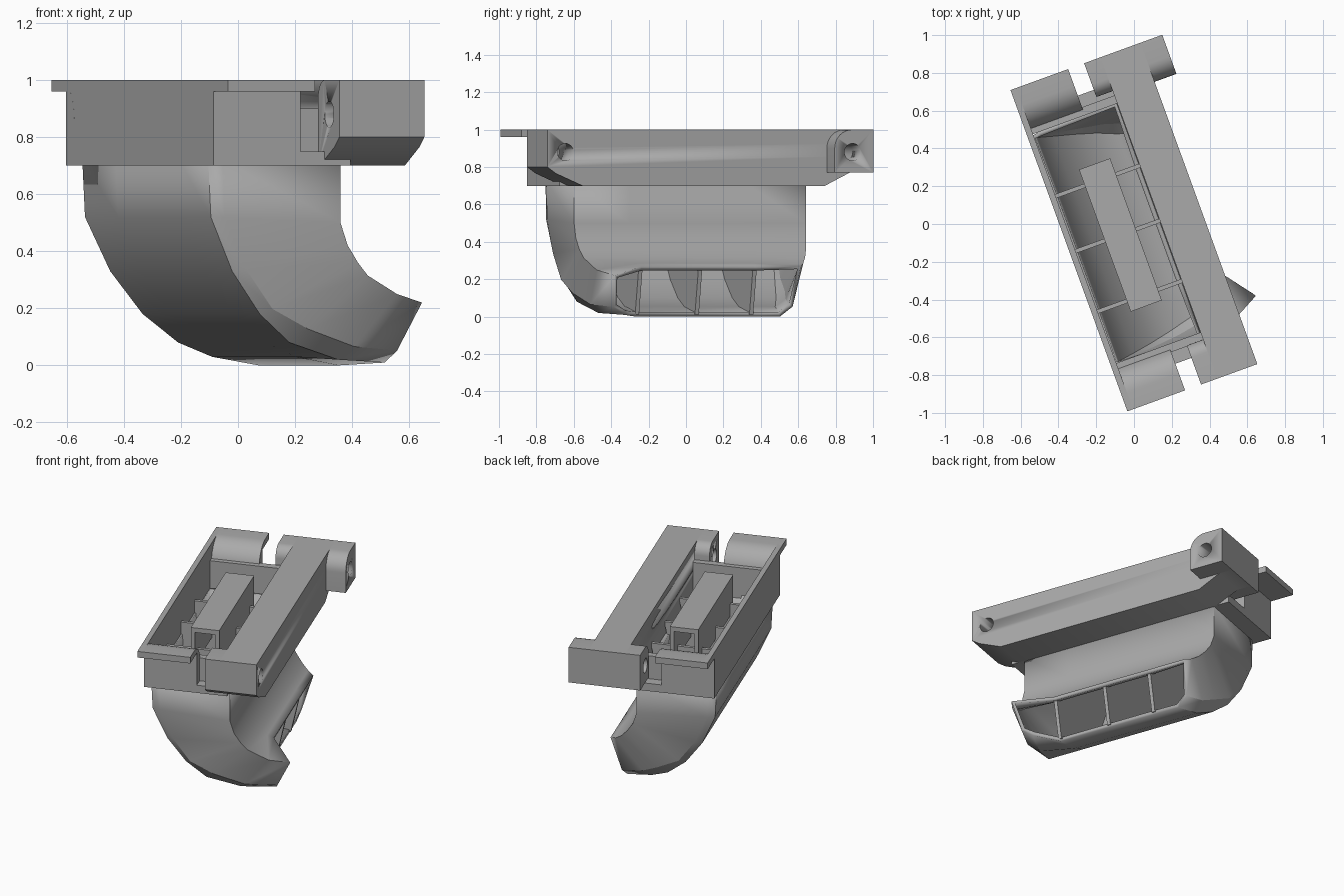
import bpy, bmesh, math
from mathutils import Matrix, Vector

if "Cube" in bpy.data.objects:
    bpy.data.objects.remove(bpy.data.objects["Cube"])

TURN = Matrix.Rotation(math.radians(20), 4, 'Z')   # whole part sits turned about z
VC = -0.015                                        # middle of the long axis
grey = bpy.data.materials.new("plain_grey")
grey.diffuse_color = (0.4, 0.4, 0.4, 1)
grey.use_nodes = True
grey.node_tree.nodes["Principled BSDF"].inputs["Base Color"].default_value = grey.diffuse_color


def finish(name, bm, angle=30):
    bmesh.ops.recalc_face_normals(bm, faces=bm.faces)
    bm.transform(TURN)
    me = bpy.data.meshes.new(name)
    bm.to_mesh(me)
    bm.free()
    me.materials.append(grey)
    ob = bpy.data.objects.new(name, me)
    bpy.context.collection.objects.link(ob)
    bpy.ops.object.select_all(action='DESELECT')
    ob.select_set(True)
    bpy.context.view_layer.objects.active = ob
    bpy.ops.object.shade_smooth_by_angle(angle=math.radians(angle))
    return ob


def prism(bm, a, b):
    """Join two matching loops into a solid."""
    va = [bm.verts.new(p) for p in a]
    vb = [bm.verts.new(p) for p in b]
    n = len(a)
    for i in range(n):
        bm.faces.new((va[i], va[(i + 1) % n], vb[(i + 1) % n], vb[i]))
    return bm.faces.new(va), bm.faces.new(vb)


def side_solid(name, profile, u0, u1):
    """Extrude a (v, z) profile across the width."""
    bm = bmesh.new()
    prism(bm, [(u0, v, z) for v, z in profile], [(u1, v, z) for v, z in profile])
    return finish(name, bm)


def box(name, u0, u1, v0, v1, z0, z1):
    return side_solid(name, [(v0, z0), (v1, z0), (v1, z1), (v0, z1)], u0, u1)


def arc(cv, cz, r, a0, a1, n=8):
    return [(cv + r * math.cos(math.radians(a0 + (a1 - a0) * i / n)),
             cz + r * math.sin(math.radians(a0 + (a1 - a0) * i / n))) for i in range(n + 1)]


def drill(ob, v, z=0.88, r=0.046):
    bm = bmesh.new()
    bmesh.ops.create_cone(bm, cap_ends=True, segments=24, radius1=r, radius2=r, depth=1.4,
                          matrix=Matrix.Translation((0.3, v, z)) @ Matrix.Rotation(math.pi / 2, 4, 'Y'))
    cutter = finish("hole_cutter", bm)
    cutter.hide_render = True
    cutter.hide_viewport = True
    mod = ob.modifiers.new("hole", 'BOOLEAN')
    mod.operation = 'DIFFERENCE'
    mod.solver = 'EXACT'
    mod.object = cutter


# Curved duct: outer and inner curves (u, z) with their front and rear ends
OUT = [(-.355, .72), (-.345, .52), (-.26, .33), (-.15, .18), (-.03, .08), (.08, .03), (.24, 0)]
INN = [(.133, .72), (.133, .5), (.16, .42), (.20, .36), (.24, .315), (.28, .285), (.32, .27)]
FRONT = [-.685, -.685, -.685, -.68, -.67, -.64, -.578]
REAR = [.635, .635, .625, .61, .59, .565, .536]
CUT = [.015, .015, .03, .045, .06, .08, .09]
RIBS = (.28, -.03, -.37)

bm = bmesh.new()
rings = []
for i, (o, n) in enumerate(zip(OUT, INN)):
    of, nf = o, n
    if i == 5:                       # front corner flares out at the outlet
        of, nf = (.17, .02), (.36, .25)
    if i == 6:
        of, nf = (.37, .01), (.476, .22)
    f, r, c = FRONT[i], REAR[i], CUT[i]
    k = .2 if i > 3 else .1
    mix = lambda a, b: (a[0] + (b[0] - a[0]) * k, a[1] + (b[1] - a[1]) * k)
    cf, cr = mix(of, nf), mix(o, n)
    pts = [(o, r - c), (o, .28), (o, -.37), (of, f + c), (cf, f + c * .25),
           (nf, f), (n, -.37), (n, .28), (n, r), (cr, r - c * .25)]
    rings.append([bm.verts.new((p[0], v, p[1])) for p, v in pts])
for a, b in zip(rings, rings[1:]):
    for j in range(10):
        m = (j + 1) % 10
        bm.faces.new((a[j], a[m], b[m], b[j]))
caps = [bm.faces.new(rings[0]), bm.faces.new(rings[-1])]
bmesh.ops.recalc_face_normals(bm, faces=bm.faces)
bmesh.ops.delete(bm, geom=caps, context='FACES_ONLY')
duct = finish("curved_duct", bm)
wall = duct.modifiers.new("wall", 'SOLIDIFY')
wall.thickness = 0.025
wall.offset = -1

# Guide ribs filling the duct section
for i, v in enumerate(RIBS):
    loop = [(-.34, .8)] + [(u + .012, z + .012) for u, z in OUT] \
        + [(u - .012, z - .008) for u, z in reversed(INN)] + [(.14, .8)]
    bm = bmesh.new()
    prism(bm, [(u, v - .011, z) for u, z in loop], [(u, v + .011, z) for u, z in loop])
    finish(f"guide_rib_{i + 1}", bm)

# Inverted channel on top of the ribs
box("channel_top", -.175, 0, -.43, .37, .93, .96)
box("channel_left", -.175, -.15, -.43, .37, .72, .93)
box("channel_right", -.025, 0, -.43, .37, .72, .93)

# Tray: long side wall and two flared ends with overhanging lips
box("tray_side_wall", -.372, -.34, VC - .9, VC + .9, .96, 1)
box("tray_side_skirt", -.372, -.34, VC - .755, VC + .755, .7, .96)
lip = [(.67, .7)] + arc(.81, .86, .14, 180, 90) + [(.905, 1), (.905, .96), (.755, .96), (.755, .7)]
for s, end in ((1, "rear"), (-1, "front")):
    side_solid(f"tray_lip_{end}", [(VC + s * v, z) for v, z in lip], -.3721, -.047)
    a, b = sorted((VC + s * .645, VC + s * .69))
    box(f"end_wall_{end}", -.35, .14, a, b, .7, .9)
    a, b = sorted((VC + s * .645, VC + s * .755))
    box(f"slot_floor_{end}", -.06, .14, a, b, .7, .75)

# Mounting bar with chamfered ends
bar = side_solid("mounting_bar", [(-.92, 1), (-.92, .8), (-.87, .765), (-.72, .7), (.66, .7),
                                  (.8, .77), (.89, .77), (.89, 1)], .135, .36)
# Hinge lugs on the bar, each with one rounded corner
front_lug = side_solid("front_lug", [(-.92, 1), (-.92, .8), (-.87, .765), (-.72, .7), (-.70, .7)]
                       + arc(-.77, .93, .07, 0, 90), .043, .135)
rear_inner = side_solid("rear_inner_lug", [(.89, 1), (.89, .77), (.70, .77)]
                        + arc(.77, .93, .07, 180, 90), .043, .135)
rear_outer = side_solid("rear_outer_lug", [(.89, 1), (.89, .77), (.67, .77)]
                        + arc(.77, .90, .10, 180, 90), .36, .483)
drill(bar, -.817)
drill(bar, .772)
drill(front_lug, -.817)
drill(rear_inner, .772)
drill(rear_outer, .772)
